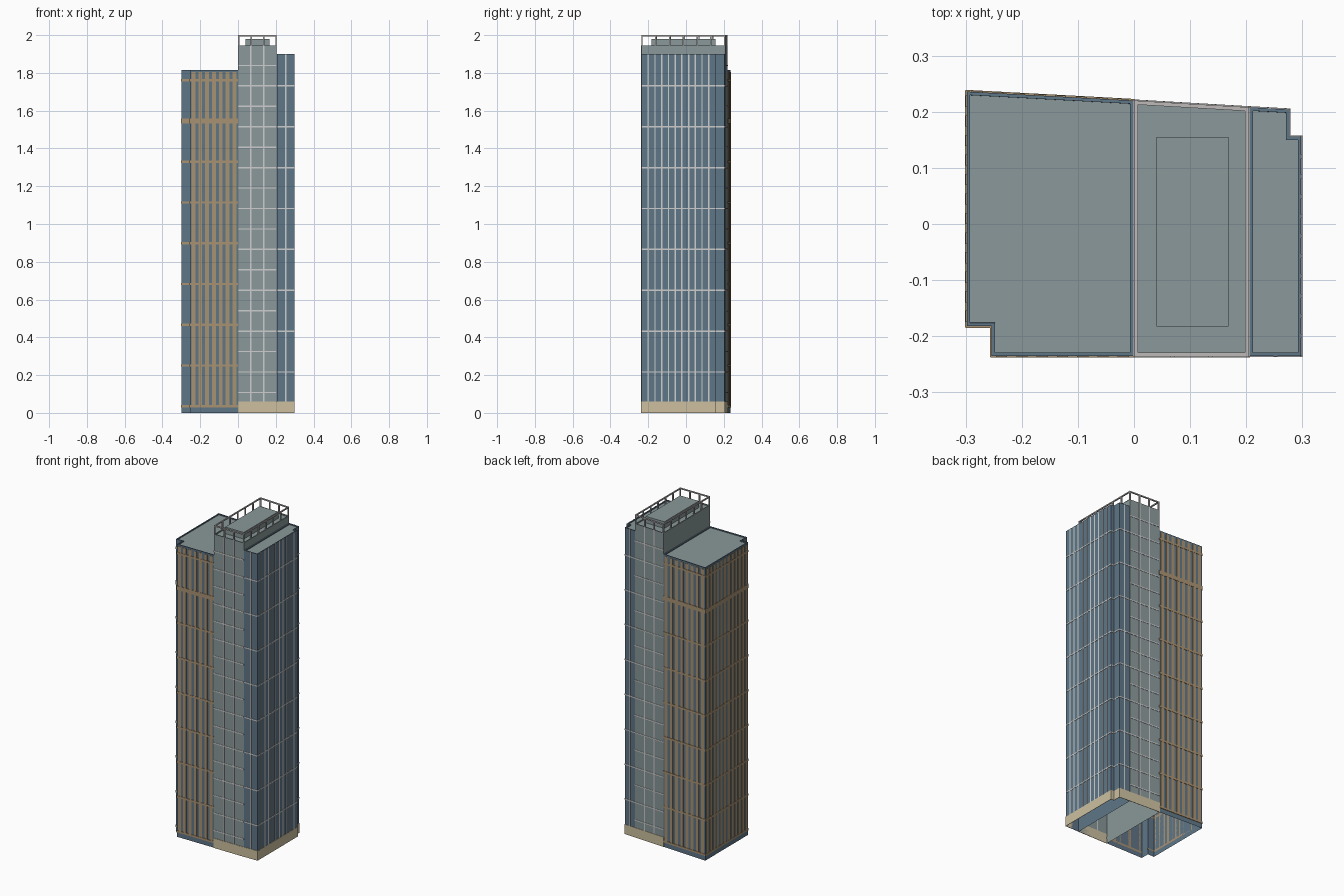
import bpy, bmesh
from mathutils import Vector

cube = bpy.data.objects.get("Cube")
if cube:
    bpy.data.objects.remove(cube, do_unlink=True)


def material(name, rgb):
    m = bpy.data.materials.new(name)
    m.use_nodes = True
    m.diffuse_color = (*rgb, 1)
    m.node_tree.nodes["Principled BSDF"].inputs["Base Color"].default_value = (*rgb, 1)
    return m


glass = material("blue glass", (0.114, 0.181, 0.242))
panel = material("grey panel", (0.254, 0.314, 0.319))
tan = material("tan cladding", (0.392, 0.287, 0.171))
white = material("white joints", (0.62, 0.62, 0.62))
cream = material("cream stone", (0.61, 0.53, 0.35))
rail_grey = material("rail grey", (0.52, 0.49, 0.49))


def finish(bm, name, *mats):
    me = bpy.data.meshes.new(name)
    bm.to_mesh(me)
    bm.free()
    for m in mats:
        me.materials.append(m)
    ob = bpy.data.objects.new(name, me)
    bpy.context.collection.objects.link(ob)
    return ob


def tower(name, outline, height, wall, rim=0.006):
    """Hollow open-bottomed prism with a thin parapet and a sunken roof."""
    bm = bmesh.new()
    low = [bm.verts.new((x, y, 0)) for x, y in outline]
    top = [bm.verts.new((x, y, height)) for x, y in outline]
    n = len(outline)
    for i in range(n):
        j = (i + 1) % n
        bm.faces.new((low[i], low[j], top[j], top[i]))
    roof = bm.faces.new(top)
    bm.normal_update()
    bmesh.ops.inset_region(bm, faces=[roof], thickness=rim, use_even_offset=True)
    edge = bmesh.ops.inset_region(bm, faces=[roof], thickness=0.0002)
    for v in roof.verts:
        v.co.z -= 0.006
    roof.material_index = 1
    return finish(bm, name, wall, panel)


def strip(bm, p, q, a, b, z0, z1, depth, back=0.0):
    """Box lying on the wall from p to q, between distances a and b along it."""
    p, q = Vector((*p, 0)), Vector((*q, 0))
    d = (q - p).normalized()
    out = Vector((d.y, -d.x, 0))
    ring = [p + d * a - out * back, p + d * a + out * depth,
            p + d * b + out * depth, p + d * b - out * back]
    lo = [bm.verts.new(v + Vector((0, 0, z0))) for v in ring]
    hi = [bm.verts.new(v + Vector((0, 0, z1))) for v in ring]
    bm.faces.new(lo[::-1])
    bm.faces.new(hi)
    for i in range(4):
        j = (i + 1) % 4
        bm.faces.new((lo[i], lo[j], hi[j], hi[i]))


def length(p, q):
    return (Vector(q) - Vector(p)).length


def joints(bm, p, q, bays, levels, z0, z1, w=0.007):
    """Joint grid of a curtain wall."""
    span = length(p, q)
    for i in range(1, bays):
        s = span * i / bays
        strip(bm, p, q, s - w / 2, s + w / 2, z0, z1, 0.0015)
    for z in levels:
        strip(bm, p, q, 0, span, z - w / 2, z + w / 2, 0.0018)


# Footprints, all anticlockwise
west = [(-0.298, 0.236), (-0.298, -0.182), (-0.254, -0.182), (-0.254, -0.235),
        (-0.001, -0.235), (-0.001, 0.22)]
core = [(0, -0.236), (0.205, -0.236), (0.205, 0.208), (0, 0.22)]
east = [(0.206, -0.235), (0.298, -0.235), (0.298, 0.156), (0.277, 0.156),
        (0.277, 0.204), (0.206, 0.208)]
H_WEST, H_CORE, H_EAST, BASE, FLOOR = 1.815, 1.945, 1.9, 0.06, 0.1082

tower("west_block", west, H_WEST, glass)
tower("core_block", core, H_CORE, panel)
tower("east_block", east, H_EAST, glass)

# Tan fins and floor bands on the west block
bm = bmesh.new()
walls = list(zip(west, west[1:] + west[:1]))
for k in (0, 3, 5):
    p, q = walls[k]
    span = length(p, q)
    count = round(span / 0.036)
    for i in range(count):
        s = span * (i + 0.5) / count
        strip(bm, p, q, s - 0.01, s + 0.01, 0.03, 1.805, 0.002)
finish(bm, "west_fins", tan)
bm = bmesh.new()
for k in (0, 1, 2, 3, 5):
    p, q = walls[k]
    for i in range(9):
        z = 0.035 + i * 2 * FLOOR * 0.997
        h = 0.013 if i == 7 else 0.006
        strip(bm, p, q, -0.002, length(p, q) + 0.002, z - h, z + h, 0.003)
finish(bm, "west_bands", tan)

# White joints on the core and the east block
bm = bmesh.new()
floors = [FLOOR * i for i in range(1, 18)]
joints(bm, core[0], core[1], 3, floors, BASE, H_CORE)
joints(bm, core[2], core[3], 3, floors, BASE, H_CORE)
finish(bm, "core_joints", white)
bm = bmesh.new()
for k, bays in enumerate((2, 11, 1, 1, 2)):
    joints(bm, east[k], east[k + 1], bays, floors[1::2], BASE, H_EAST)
finish(bm, "east_joints", white)

# Stone plinth round the core and the east block
bm = bmesh.new()
for p, q in [(core[0], core[1]), (core[2], core[3])] + list(zip(east, east[1:])):
    strip(bm, p, q, -0.001, length(p, q) + 0.002, 0, BASE, 0.002)
finish(bm, "stone_plinth", cream)

# Plant room on the core roof
bm = bmesh.new()
strip(bm, (0.04, -0.183), (0.168, -0.183), 0, 0.128, H_CORE - 0.006, 1.98, 0, 0.338)
finish(bm, "plant_room", panel)

# Roof railing
bm = bmesh.new()
T = 0.007
for (p, q), bays in zip(zip(core, core[1:] + core[:1]), (3, 6, 3, 6)):
    span = length(p, q)
    strip(bm, p, q, 0, span, 2 - T, 2, 0, T)
    for i in range(bays):
        s = (span - T) * i / bays
        strip(bm, p, q, s, s + T, H_CORE - 0.002, 2 - T, 0, T)
finish(bm, "roof_railing", rail_grey)
